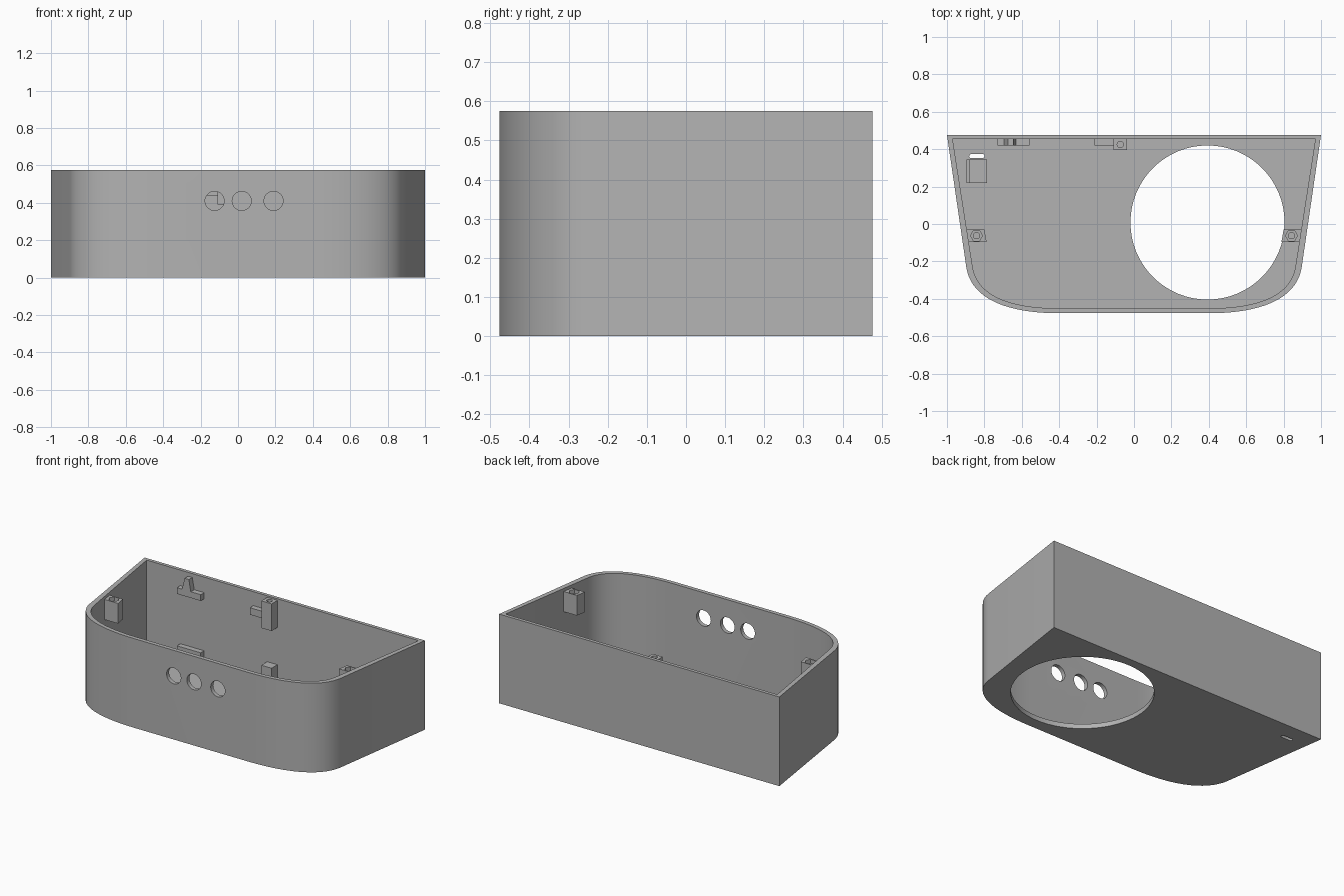
import bpy
import bmesh
from math import cos, sin, tau
from mathutils import Vector
from mathutils.geometry import interpolate_bezier

cube = bpy.data.objects.get("Cube")
if cube:
    bpy.data.objects.remove(cube, do_unlink=True)

HEIGHT = 0.575
FLOOR = 0.03

grey = bpy.data.materials.new("plain grey")
grey.use_nodes = True
grey.diffuse_color = (0.45, 0.45, 0.45, 1)
grey.node_tree.nodes["Principled BSDF"].inputs["Base Color"].default_value = grey.diffuse_color


def prism(name, points, low, high, axis="Z"):
    """Extrude a flat outline along z, y (points are x, z) or x (points are y, z)."""
    place = {"Z": lambda a, b, c: (a, b, c),
             "Y": lambda a, b, c: (a, c, b),
             "X": lambda a, b, c: (c, a, b)}[axis]
    bm = bmesh.new()
    base = bm.faces.new([bm.verts.new(place(a, b, low)) for a, b in points])
    side = bmesh.ops.extrude_face_region(bm, geom=[base])["geom"]
    shift = Vector(place(0, 0, high - low))
    bmesh.ops.translate(bm, vec=shift, verts=[v for v in side if isinstance(v, bmesh.types.BMVert)])
    bmesh.ops.recalc_face_normals(bm, faces=bm.faces)
    mesh = bpy.data.meshes.new(name)
    bm.to_mesh(mesh)
    bm.free()
    mesh.materials.append(grey)
    obj = bpy.data.objects.new(name, mesh)
    bpy.context.collection.objects.link(obj)
    return obj


def box(name, x, y, z):
    return prism(name, [(x[0], y[0]), (x[1], y[0]), (x[1], y[1]), (x[0], y[1])], *z)


def ring(cx, cy, radius, count):
    return [(cx + radius * cos(tau * i / count), cy + radius * sin(tau * i / count))
            for i in range(count)]


def activate(obj):
    bpy.ops.object.select_all(action="DESELECT")
    obj.select_set(True)
    bpy.context.view_layer.objects.active = obj


def cut(obj, cutter):
    activate(obj)
    mod = obj.modifiers.new("cut", "BOOLEAN")
    mod.operation = "DIFFERENCE"
    mod.solver = "EXACT"
    mod.object = cutter
    bpy.ops.object.modifier_apply(modifier=mod.name)
    bpy.data.objects.remove(cutter, do_unlink=True)


def smooth(obj):
    activate(obj)
    bpy.ops.object.shade_smooth_by_angle(angle=0.5)


def outline(back, side, bend_a, bend_b, front):
    """Symmetric plan: straight back, slanted sides, rounded front corners."""
    curve = interpolate_bezier(*[Vector((*p, 0)) for p in (side, bend_a, bend_b, front)], 20)
    half = [back] + [(p.x, p.y) for p in curve]
    return half + [(-x, y) for x, y in reversed(half)]


# Open-topped shell
shell = prism("shell", outline((1, 0.477), (0.896, -0.235), (0.868, -0.4),
                               (0.68, -0.477), (0.4, -0.477)), 0, HEIGHT)
cut(shell, prism("cavity", outline((0.97, 0.455), (0.862, -0.235), (0.835, -0.385),
                                   (0.66, -0.451), (0.4, -0.451)), FLOOR, 1))

# Large round opening and cable slot in the floor
cut(shell, prism("floor_opening", ring(0.393, 0.008, 0.412, 64), -0.1, 0.1))
slot = [(x + (0.03 if x > 0 else -0.03) - 0.84, y + 0.363) for x, y in ring(0, 0, 0.011, 18)]
cut(shell, prism("floor_slot", slot, -0.1, 0.1))

# Three button holes in the front wall
for x in (-0.125, 0.02, 0.19):
    cut(shell, prism("button_hole", ring(x, 0.41, 0.051, 36), -0.6, -0.4, "Y"))
smooth(shell)

# Screw bosses on the side walls, with a nut pocket and a screw hole
for name, s in (("left_screw_boss", 1), ("right_screw_boss", -1)):
    plan = [(0.9, -0.03), (0.8, -0.03), (0.788, -0.097), (0.89, -0.097)]
    boss = prism(name, [(s * x, y) for x, y in plan], 0.425, 0.555)
    cut(boss, prism("nut_pocket", ring(s * 0.842, -0.062, 0.032, 6), 0.53, 0.6))
    cut(boss, prism("screw_hole", ring(s * 0.842, -0.062, 0.017, 16), 0.45, 0.6))
    smooth(boss)

# Upper and lower posts on the back wall
upper_post = prism("upper_back_post", [(0.46, 0.39), (0.395, 0.39), (0.395, 0.565), (0.46, 0.565)],
                   -0.11, -0.037, "X")
cut(upper_post, prism("post_hole", ring(-0.073, 0.425, 0.017, 16), 0.5, 0.6))
smooth(upper_post)
box("lower_back_post", (-0.11, -0.037), (0.395, 0.46), (FLOOR - 0.005, 0.15))
box("post_side_bar", (-0.21, -0.105), (0.42, 0.46), (0.44, 0.485))

# Bracket on the back wall: shelf, upright and gusset
box("upper_bracket_shelf", (-0.73, -0.56), (0.42, 0.46), (0.435, 0.475))
prism("upper_bracket_upright", [(-0.695, 0.47), (-0.63, 0.47), (-0.645, 0.55), (-0.675, 0.55)],
      0.42, 0.46, "Y")
box("lower_bracket_shelf", (-0.73, -0.56), (0.42, 0.46), (0.06, 0.1))

# Cable clamp block on the floor with its thin raised side
box("cable_block", (-0.878, -0.785), (0.22, 0.345), (FLOOR - 0.005, 0.09))
box("cable_block_side", (-0.895, -0.876), (0.22, 0.345), (FLOOR - 0.005, 0.11))
